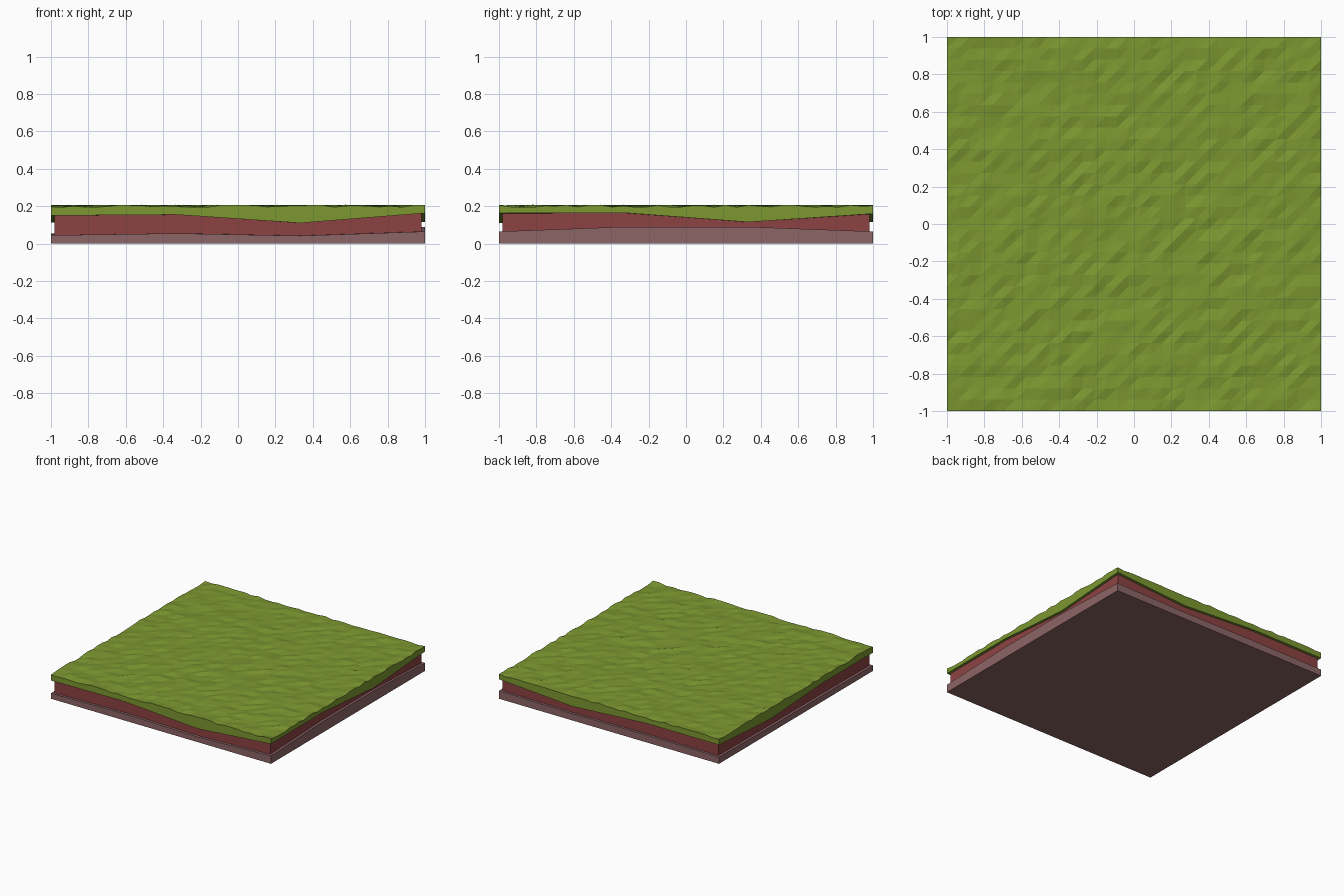
import bpy
import random

if "Cube" in bpy.data.objects:
    bpy.data.objects.remove(bpy.data.objects["Cube"])

random.seed(4)

# Coarse 4x4 boundary heights between layers; rows run front to back, columns left to right
SOIL_LOW = [[.045, .055, .042, .065],
            [.050, .060, .065, .090],
            [.050, .060, .065, .090],
            [.055, .060, .055, .065]]
SOIL_HIGH = [[.150, .155, .110, .163],
             [.150, .150, .130, .165],
             [.112, .130, .120, .115],
             [.155, .155, .115, .160]]


def sampler(table):
    """Height function over the unit square, piecewise linear between table points."""
    def height(u, v):
        i, j = min(int(u * 3 + 1e-6), 2), min(int(v * 3 + 1e-6), 2)
        a, b = u * 3 - i, v * 3 - j
        low = table[j][i] * (1 - a) + table[j][i + 1] * a
        high = table[j + 1][i] * (1 - a) + table[j + 1][i + 1] * a
        return low * (1 - b) + high * b
    return height


def slab(name, half, n, bottom, top, color):
    """Closed square layer with n x n cells on its upper and lower surfaces."""
    m = n + 1
    verts, faces = [], []
    for height in (bottom, top):
        for j in range(m):
            for i in range(m):
                u, v = i / n, j / n
                verts.append(((2 * u - 1) * half, (2 * v - 1) * half, height(u, v)))
    off = m * m
    for j in range(n):
        for i in range(n):
            a = j * m + i
            b, c, d = a + 1, a + m + 1, a + m
            faces += [(a, c, b), (a, d, c)]
            faces += [(a + off, b + off, c + off), (a + off, c + off, d + off)]
    # side walls around the rim
    rim = ([i for i in range(n)] + [j * m + n for j in range(n)]
           + [n * m + i for i in range(n, 0, -1)] + [j * m for j in range(n, 0, -1)])
    for k, a in enumerate(rim):
        b = rim[(k + 1) % len(rim)]
        faces.append((a, b, b + off, a + off))
    mesh = bpy.data.meshes.new(name)
    mesh.from_pydata(verts, [], faces)
    mat = bpy.data.materials.new(name + "_color")
    mat.diffuse_color = (*color, 1)
    mat.use_nodes = True
    mat.node_tree.nodes["Principled BSDF"].inputs["Base Color"].default_value = mat.diffuse_color
    mesh.materials.append(mat)
    obj = bpy.data.objects.new(name, mesh)
    bpy.context.collection.objects.link(obj)
    return obj


low, high = sampler(SOIL_LOW), sampler(SOIL_HIGH)

# Base rock, recessed soil band and bumpy grass cap
slab("rock_layer", 1.0, 3, lambda u, v: 0.0, low, (.27, .13, .135))
slab("soil_layer", 0.98, 3, low, high, (.27, .055, .055))
slab("grass_layer", 1.0, 33, high,
     lambda u, v: random.uniform(.194, .208), (.20, .31, .03))
